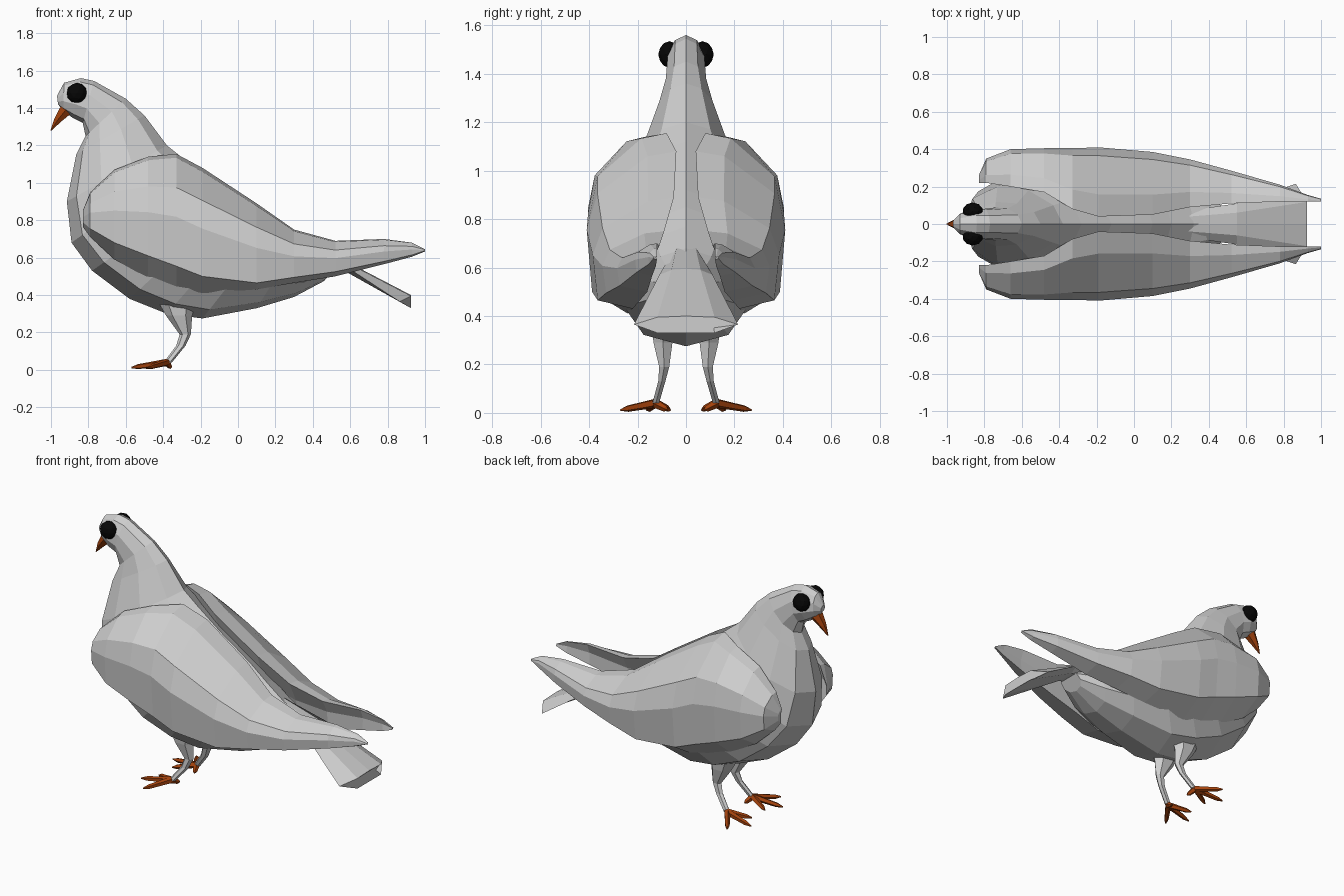
import bpy, bmesh, math
from mathutils import Vector

cube = bpy.data.objects.get("Cube")
if cube:
    bpy.data.objects.remove(cube, do_unlink=True)


def material(name, rgb, rough=0.8):
    m = bpy.data.materials.new(name)
    m.use_nodes = True
    col = (*rgb, 1.0)
    m.diffuse_color = col
    bsdf = m.node_tree.nodes["Principled BSDF"]
    bsdf.inputs["Base Color"].default_value = col
    bsdf.inputs["Roughness"].default_value = rough
    return m


GREY = material("feather grey", (0.62, 0.62, 0.62))
ORANGE = material("beak orange", (0.37, 0.055, 0.004))
BLACK = material("eye black", (0.002, 0.002, 0.002))


def finish(name, bm, mat):
    bmesh.ops.recalc_face_normals(bm, faces=bm.faces)
    me = bpy.data.meshes.new(name)
    bm.to_mesh(me)
    bm.free()
    me.materials.append(mat)
    ob = bpy.data.objects.new(name, me)
    bpy.context.collection.objects.link(ob)
    return ob


def loft(name, rings, mat, side=1):
    """Skin closed rings of equal size and cap both ends; side=-1 mirrors in y."""
    bm = bmesh.new()
    vs = [[bm.verts.new((p[0], p[1] * side, p[2])) for p in r] for r in rings]
    n = len(vs[0])
    for a, b in zip(vs, vs[1:]):
        for i in range(n):
            j = (i + 1) % n
            bm.faces.new((a[i], a[j], b[j], b[i]))
    bm.faces.new(vs[0])
    bm.faces.new(vs[-1])
    return finish(name, bm, mat)


def angles(n):
    return [2 * math.pi * k / n for k in range(n)]


def tube(name, path, mat, sides=6, side=1):
    """Tapered tube through (x, y, z, radius) points."""
    pts = [Vector(p[:3]) for p in path]
    rings = []
    for i, p in enumerate(pts):
        d = (pts[min(i + 1, len(pts) - 1)] - pts[max(i - 1, 0)]).normalized()
        q = d.to_track_quat('Z', 'Y')
        r = path[i][3]
        rings.append([p + q @ Vector((r * math.cos(t), r * math.sin(t), 0))
                      for t in angles(sides)])
    return loft(name, rings, mat, side)


# Body: back point (x, z), belly point (x, z), half width
body = [
    (-0.968, 1.465, -0.962, 1.42, 0.02),
    (-0.93, 1.535, -0.935, 1.385, 0.055),
    (-0.84, 1.56, -0.88, 1.345, 0.082),
    (-0.77, 1.545, -0.83, 1.32, 0.082),
    (-0.60, 1.45, -0.815, 1.25, 0.09),
    (-0.50, 1.36, -0.865, 1.15, 0.12),
    (-0.38, 1.20, -0.915, 0.90, 0.20),
    (-0.28, 1.12, -0.89, 0.68, 0.26),
    (-0.12, 1.00, -0.78, 0.53, 0.30),
    (0.00, 0.92, -0.58, 0.38, 0.31),
    (0.10, 0.85, -0.38, 0.30, 0.29),
    (0.20, 0.77, -0.19, 0.275, 0.26),
    (0.32, 0.68, 0.10, 0.33, 0.21),
    (0.44, 0.62, 0.30, 0.39, 0.15),
    (0.55, 0.58, 0.46, 0.475, 0.08),
]
rings = []
for xt, zt, xb, zb, w in body:
    top, bot = Vector((xt, 0, zt)), Vector((xb, 0, zb))
    mid, half = (top + bot) / 2, (top - bot) / 2
    # egg-shaped section, narrower towards the back where the body is wide
    skew = min(0.18, w)
    rings.append([mid + half * math.cos(t)
                  + Vector((0, w * math.sin(t) * (1 - skew * math.cos(t)), 0))
                  for t in angles(10)])
loft("body", rings, GREY)

# Tail fan: x, half width, top z, edge z, bottom z, edge set-back
tail = [(0.28, 0.07, 0.69, 0.64, 0.60, 0.0),
        (0.55, 0.11, 0.595, 0.57, 0.54, 0.0),
        (0.925, 0.215, 0.40, 0.365, 0.33, 0.06)]
rings = []
for x, w, zt, ze, zb, back in tail:
    rings.append([(x, 0, zt), (x, w * 0.55, zt - 0.005), (x - back, w, ze),
                  (x, w * 0.55, zb), (x, 0, zb),
                  (x, -w * 0.55, zb), (x - back, -w, ze), (x, -w * 0.55, zt - 0.005)])
loft("tail", rings, GREY)

# Wing: x, top z, inner y, outer y, crease z, bottom z, bottom y
wing = [
    (-0.83, 0.85, 0.22, 0.26, 0.79, 0.765, 0.23),
    (-0.79, 0.95, 0.22, 0.35, 0.755, 0.71, 0.23),
    (-0.66, 1.07, 0.20, 0.40, 0.68, 0.59, 0.24),
    (-0.48, 1.14, 0.17, 0.405, 0.61, 0.49, 0.24),
    (-0.33, 1.155, 0.08, 0.405, 0.555, 0.44, 0.24),
    (-0.19, 1.08, 0.04, 0.41, 0.50, 0.41, 0.24),
    (0.10, 0.89, 0.05, 0.385, 0.465, 0.43, 0.22),
    (0.30, 0.75, 0.09, 0.345, 0.495, 0.465, 0.19),
    (0.52, 0.69, 0.11, 0.285, 0.525, 0.50, 0.16),
    (0.78, 0.70, 0.12, 0.21, 0.58, 0.565, 0.14),
    (0.93, 0.68, 0.12, 0.155, 0.615, 0.605, 0.125),
    (1.00, 0.645, 0.12, 0.135, 0.638, 0.633, 0.12),
]
rings = []
for x, zt, yi, yo, zc, zb, yb in wing:
    dy, dz = yo - yi, zt - zc
    rings.append([(x, yi, zt),
                  (x, yi + dy * 0.32, zt - dz * 0.035),
                  (x, yi + dy * 0.88, zt - dz * 0.30),
                  (x, yo, zt - dz * 0.56),
                  (x, yo - dy * 0.06, zc),
                  (x, yb, zb),
                  (x, yi + dy * 0.25, zt - dz * 0.5)])

for side, label in ((1, "left"), (-1, "right")):
    loft(label + "_wing", rings, GREY, side)

    # Leg: flat feathered thigh tapering into a thin shank; x, y, z, radii in x and y
    leg = [(-0.325, 0.095, 0.36, 0.10, 0.055), (-0.315, 0.095, 0.29, 0.07, 0.045),
           (-0.282, 0.09, 0.19, 0.03, 0.024), (-0.305, 0.10, 0.13, 0.025, 0.017),
           (-0.375, 0.125, 0.04, 0.022, 0.016)]
    loft(label + "_leg", [[(x + rx * math.cos(t), y + ry * math.sin(t), z)
                           for t in angles(6)] for x, y, z, rx, ry in leg], GREY, side)

    # Foot: three front toes and a short hind toe
    toes = [(-0.57, 0.16), (-0.48, 0.27), (-0.51, 0.065), (-0.36, 0.075)]
    hub = Vector((-0.38, 0.128, 0.04))
    for i, (tx, ty) in enumerate(toes):
        tip = Vector((tx, ty, 0.012))
        tube(f"{label}_toe_{i + 1}",
             [(*hub, 0.02), (*hub.lerp(tip, 0.5), 0.016),
              (*hub.lerp(tip, 0.8), 0.014), (*tip, 0.004)], ORANGE, 5, side)

    # Eye: ball sunk into the head
    bm = bmesh.new()
    bmesh.ops.create_icosphere(bm, subdivisions=2, radius=0.055)
    for v in bm.verts:
        v.co = Vector((v.co.x - 0.862, (v.co.y * 0.85 + 0.068) * side, v.co.z + 1.48))
    finish(label + "_eye", bm, BLACK)

# Beak
tube("beak", [(-0.895, 0, 1.42, 0.035), (-0.925, 0, 1.385, 0.037),
              (-0.965, 0, 1.335, 0.022), (-1.0, 0, 1.28, 0.003)], ORANGE, 6)
